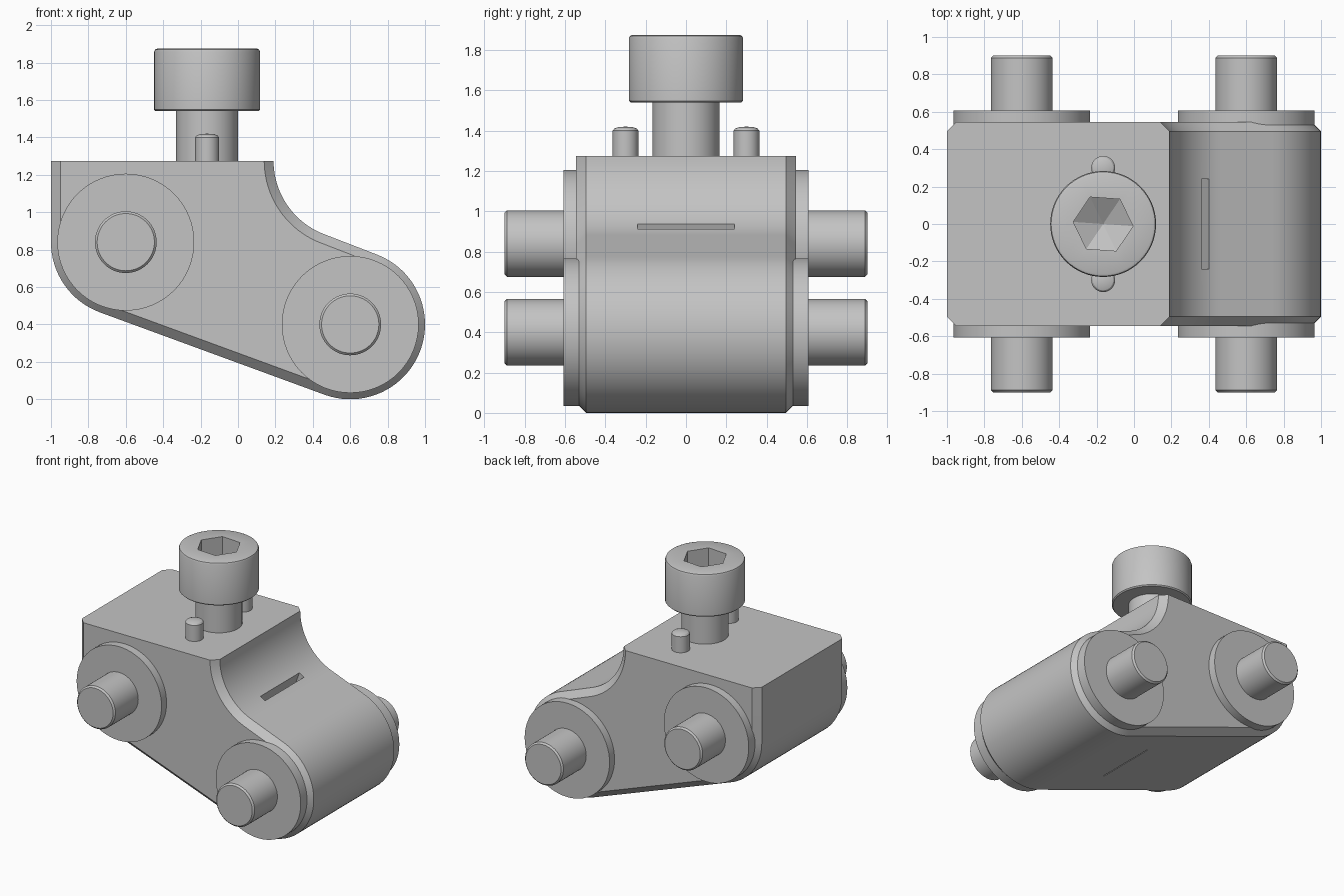
import bpy, bmesh, math
from mathutils import Matrix, Vector

cube = bpy.data.objects.get("Cube")
if cube:
    bpy.data.objects.remove(cube, do_unlink=True)

grey = bpy.data.materials.new("steel grey")
grey.use_nodes = True
COLOUR = (0.55, 0.55, 0.55, 1)
grey.diffuse_color = COLOUR
grey.node_tree.nodes["Principled BSDF"].inputs["Base Color"].default_value = COLOUR

# Main dimensions: two pivots joined by a sloping link
REAR, FRONT = Vector((-0.6, 0.84)), Vector((0.6, 0.4))
RADIUS, TOP, FILLET = 0.4, 1.275, 0.42
HALF, CHAMFER = 0.545, 0.05
BOLT_X = -0.165
axis = (FRONT - REAR).normalized()
slope = math.atan2(axis.y, axis.x)


def finish(name, bm):
    bmesh.ops.recalc_face_normals(bm, faces=bm.faces)
    mesh = bpy.data.meshes.new(name)
    bm.to_mesh(mesh)
    bm.free()
    obj = bpy.data.objects.new(name, mesh)
    bpy.context.collection.objects.link(obj)
    mesh.materials.append(grey)
    return obj


def lathe(name, profile, place=Matrix(), steps=64):
    """Spin (radius, height) points around z, then place the result."""
    bm = bmesh.new()
    verts = [bm.verts.new((r, 0, z)) for r, z in profile]
    edges = [bm.edges.new(pair) for pair in zip(verts, verts[1:])]
    bmesh.ops.spin(bm, geom=verts + edges, cent=(0, 0, 0), axis=(0, 0, 1),
                   angle=math.tau, steps=steps, use_merge=False)
    bmesh.ops.remove_doubles(bm, verts=bm.verts, dist=1e-5)
    bm.transform(place)
    return finish(name, bm)


def box(name, size, place):
    bm = bmesh.new()
    bmesh.ops.create_cube(bm, size=1, matrix=place @ Matrix.Diagonal((*size, 1)))
    return finish(name, bm)


def cut(target, cutter):
    cutter.hide_render = True
    mod = target.modifiers.new("cut", "BOOLEAN")
    mod.operation, mod.object, mod.solver = "DIFFERENCE", cutter, "EXACT"
    bpy.context.view_layer.objects.active = target
    bpy.ops.object.modifier_apply(modifier=mod.name)
    bpy.data.objects.remove(cutter, do_unlink=True)


def arc(centre, radius, start, end, count):
    return [(centre[0] + radius * math.cos(a), centre[1] + radius * math.sin(a))
            for a in (start + (end - start) * i / count for i in range(count + 1))]


def outline(inset):
    down = slope + 1.5 * math.pi
    up = slope + 2.5 * math.pi
    fillet_centre = (0.19 + FILLET, TOP)
    r = RADIUS - inset
    return ([(REAR.x - r, TOP)]
            + arc(REAR, r, math.pi, down, 16)
            + arc(FRONT, r, down, up, 40)
            + arc(fillet_centre, FILLET + inset, down, math.pi, 20))


# Link body with chamfered sides
bm = bmesh.new()
rings = []
for y, inset in ((-HALF, CHAMFER), (CHAMFER - HALF, 0), (HALF - CHAMFER, 0), (HALF, CHAMFER)):
    rings.append([bm.verts.new((x, y, z)) for x, z in outline(inset)])
for a, b in zip(rings, rings[1:]):
    for i in range(len(a)):
        j = (i + 1) % len(a)
        bm.faces.new((a[i], a[j], b[j], b[i]))
bm.faces.new(rings[0])
bm.faces.new(rings[-1])
body = finish("link_body", bm)

# Narrow slots, square to the sloping link, above and below
tilt = Matrix.Rotation(-slope, 4, "Y")
cut(body, box("upper_slot_cutter", (0.045, 0.48, 0.5),
              Matrix.Translation((0.42, 0, 1.03)) @ tilt))
cut(body, box("lower_slot_cutter", (0.01, 0.48, 0.3),
              Matrix.Translation((0.08, 0, 0.17)) @ tilt))

# Pivot washers and pins, on both sides
parts = [body]
for where, centre in (("rear", REAR), ("front", FRONT)):
    for side, sign in (("left", 1), ("right", -1)):
        place = (Matrix.Translation((centre.x, 0, centre.y))
                 @ Matrix.Rotation(-sign * math.pi / 2, 4, "X"))
        label = f"{where}_{side}"
        parts.append(lathe(label + "_washer", [(0, 0.53), (0.366, 0.53), (0.366, 0.607), (0, 0.607)], place))
        parts.append(lathe(label + "_pin", [(0, 0.55), (0.165, 0.55), (0.165, 0.888),
                                            (0.153, 0.9), (0, 0.9)], place))

# Socket head bolt
at_bolt = Matrix.Translation((BOLT_X, 0, 0))
parts.append(lathe("bolt_shank", [(0, 1.2), (0.166, 1.2), (0.166, 1.56), (0, 1.56)], at_bolt))
head = lathe("bolt_head", [(0, 1.54), (0.275, 1.54), (0.283, 1.548), (0.283, 1.858),
                           (0.278, 1.87), (0.266, 1.875), (0, 1.875)], at_bolt)
cut(head, lathe("socket_cutter", [(0, 1.62), (0.16, 1.71), (0.16, 1.95), (0, 1.95)],
                at_bolt @ Matrix.Rotation(math.radians(-4), 4, "Z"), steps=6))
parts.append(head)

# Locating dowels beside the bolt
for side, y in (("back", 0.3), ("front", -0.3)):
    parts.append(lathe(side + "_dowel", [(0, 1.2), (0.064, 1.2), (0.064, 1.4), (0.055, 1.411),
                                         (0.035, 1.418), (0, 1.42)],
                       Matrix.Translation((BOLT_X, y, 0)), steps=32))

# Smooth rounds with crisp edges
bpy.ops.object.select_all(action="DESELECT")
for obj in parts:
    obj.select_set(True)
bpy.context.view_layer.objects.active = body
bpy.ops.object.shade_smooth_by_angle(angle=math.radians(25))
